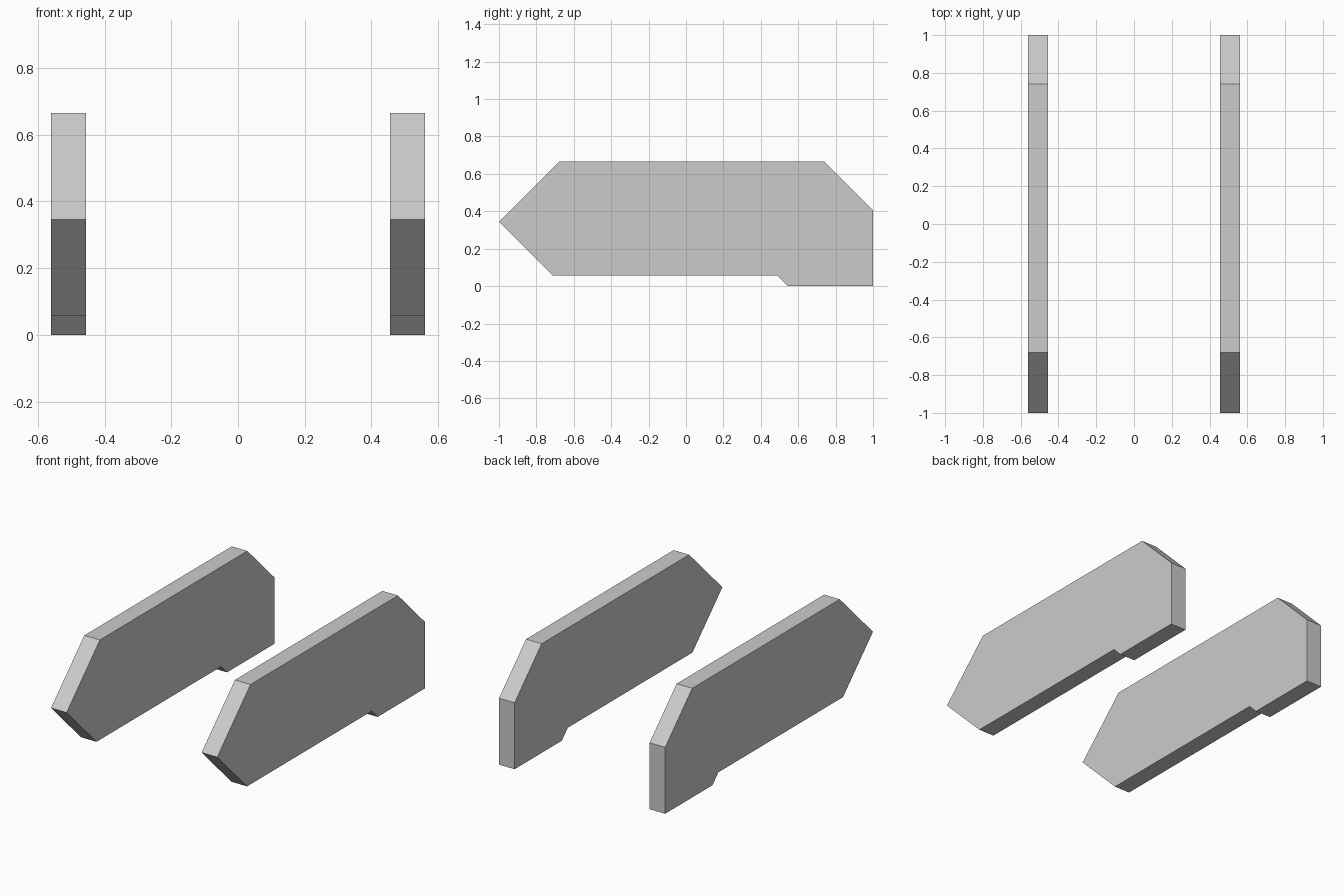
import bpy
import bmesh

if "Cube" in bpy.data.objects:
    bpy.data.objects.remove(bpy.data.objects["Cube"])

# Side outline of one panel as (y, z)
OUTLINE = [(-1, 0.345), (-0.712, 0.057), (0.488, 0.057), (0.545, 0),
           (1, 0), (1, 0.405), (0.74, 0.665), (-0.68, 0.665)]
INNER, OUTER = 0.455, 0.56


def side_panel(name, x0, x1):
    """Extrude the outline along x from x0 to x1."""
    bm = bmesh.new()
    face = bm.faces.new([bm.verts.new((x0, y, z)) for y, z in OUTLINE])
    result = bmesh.ops.extrude_face_region(bm, geom=[face], use_keep_orig=True)
    moved = [g for g in result["geom"] if isinstance(g, bmesh.types.BMVert)]
    bmesh.ops.translate(bm, verts=moved, vec=(x1 - x0, 0, 0))
    bmesh.ops.recalc_face_normals(bm, faces=bm.faces)
    mesh = bpy.data.meshes.new(name)
    bm.to_mesh(mesh)
    bm.free()
    obj = bpy.data.objects.new(name, mesh)
    bpy.context.collection.objects.link(obj)


# Matching left and right panels
side_panel("right_side_panel", INNER, OUTER)
side_panel("left_side_panel", -OUTER, -INNER)
